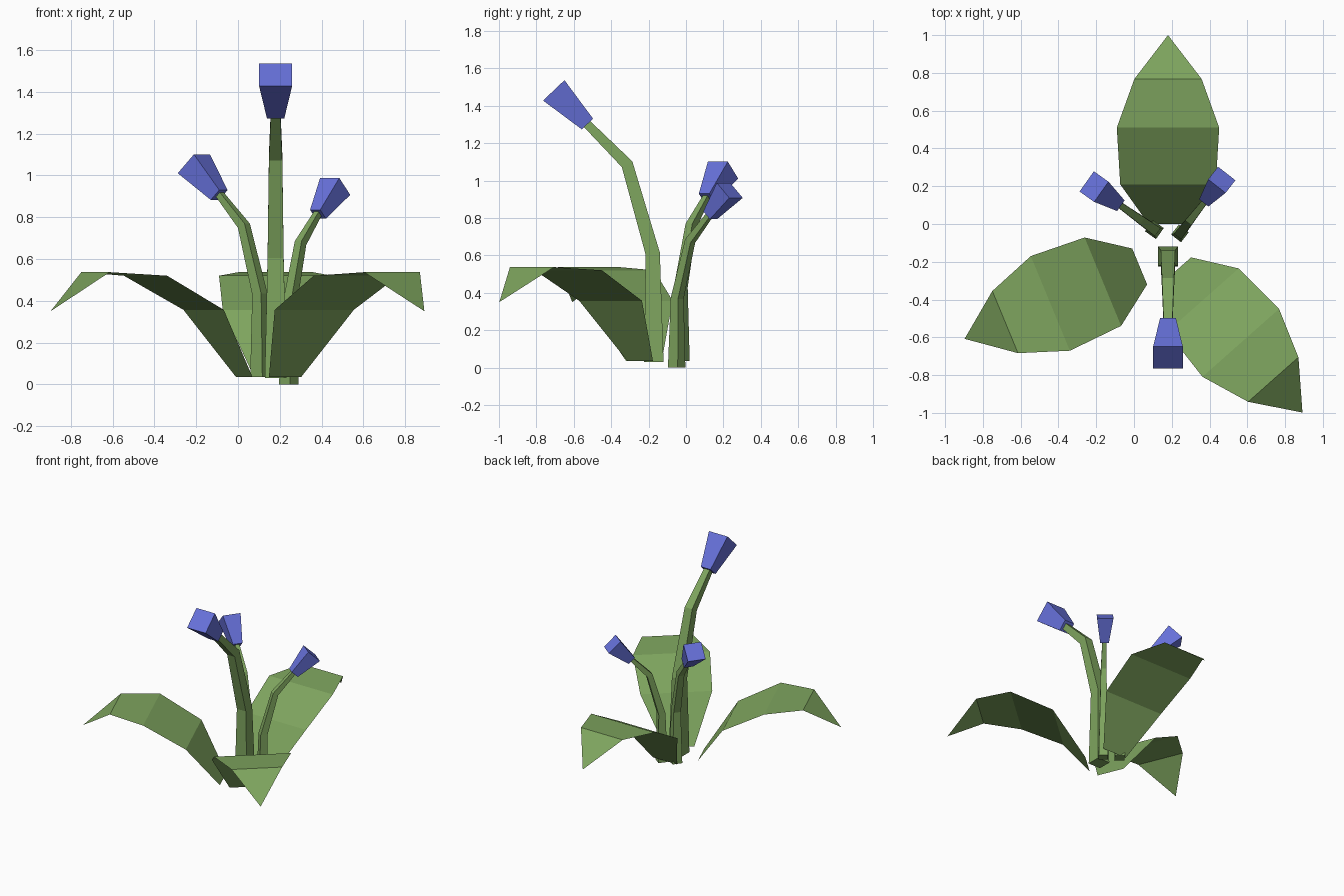
import bpy, bmesh, math
from mathutils import Vector

if "Cube" in bpy.data.objects:
    bpy.data.objects.remove(bpy.data.objects["Cube"])


def material(name, rgb):
    m = bpy.data.materials.new(name)
    m.diffuse_color = (*rgb, 1)
    m.use_nodes = True
    m.node_tree.nodes["Principled BSDF"].inputs["Base Color"].default_value = m.diffuse_color
    return m


GREEN = material("leaf green", (0.21, 0.375, 0.113))
BLUE = material("flower blue", (0.135, 0.165, 0.70))


def finish(name, bm, mat):
    mesh = bpy.data.meshes.new(name)
    bm.to_mesh(mesh)
    bm.free()
    mesh.materials.append(mat)
    bpy.context.collection.objects.link(bpy.data.objects.new(name, mesh))


def square_loft(name, base, angle, sections, mat):
    """Square tube through (outward, height, width, lean) sections, bending in one vertical plane."""
    out = Vector((math.cos(angle), math.sin(angle), 0))
    side = Vector((-out.y, out.x, 0))
    up = Vector((0, 0, 1))
    bm = bmesh.new()
    rings = []
    for r, z, w, lean in sections:
        c = Vector(base) + out * r + up * z
        across = out * math.cos(lean) - up * math.sin(lean)
        rings.append([bm.verts.new(c + (side * a + across * b) * w / 2)
                      for a, b in ((-1, -1), (1, -1), (1, 1), (-1, 1))])
    for lo, hi in zip(rings, rings[1:]):
        for i in range(4):
            j = (i + 1) % 4
            bm.faces.new((lo[i], lo[j], hi[j], hi[i]))
    bm.faces.new(rings[0])
    bm.faces.new(rings[-1])
    bmesh.ops.recalc_face_normals(bm, faces=bm.faces)
    finish(name, bm, mat)


# Leaves: thin arched sheets, (distance, height, half width) along each leaf
LEAF = [(0, 0.035, 0.103), (0.21, 0.357, 0.253), (0.51, 0.52, 0.271),
        (0.768, 0.537, 0.178), (1.0, 0.35, 0)]


def leaf(name, base, tip):
    base, tip = Vector((*base, 0)), Vector((*tip, 0))
    d = tip - base
    side = Vector((-d.y, d.x, 0)).normalized()
    bm = bmesh.new()
    rows = []
    for t, z, w in LEAF:
        c = base + d * t + Vector((0, 0, z))
        rows.append([bm.verts.new(c + side * s * w) for s in ((-1, 1) if w else (0,))])
    for a, b in zip(rows, rows[1:]):
        bm.faces.new((a[0], *b, a[1]))
    bmesh.ops.recalc_face_normals(bm, faces=bm.faces)
    for f in bm.faces:
        f.normal_update()
        if f.normal.z < 0:
            f.normal_flip()
    finish(name, bm, GREEN)


leaf("leaf_back", (0.18, 0.0), (0.18, 1.0))
leaf("leaf_right", (0.225, -0.245), (0.892, -0.998))
leaf("leaf_left", (0.03, -0.225), (-0.897, -0.608))


# Flower stalks: bent tapering stem with a flared bloom at its end
def flower(name, base, degrees, s, b):
    a = math.radians(degrees)
    square_loft(name + "_stem", base, a,
                [(0, 0, 0.104, 0), (0.006 * s, 0.58 * s, 0.077 * s, 0.14),
                 (0.143 * s, 1.057 * s, 0.064 * s, 0.5),
                 (0.36 * s, 1.275 * s, 0.046 * s, 0.76)] if s == 1 else
                [(0, 0, 0.104 * s, 0), (0.006 * s, 0.58 * s, 0.077 * s, 0.14),
                 (0.143 * s, 1.057 * s, 0.064 * s, 0.5),
                 (0.35 * s, 1.275 * s, 0.046 * s, 0.76)], GREEN)
    r, z = 0.355 * s, 1.272 * s
    square_loft(name + "_bloom", base, a,
                [(r, z, 0.083 * b, 0.76), (r + 0.18 * b, z + 0.18 * b, 0.158 * b, 0.76)], BLUE)


flower("front_flower", (0.18, -0.172, 0.03), -90, 1.0, 1.0)
flower("left_flower", (0.108, -0.03, 0.035), 144.5, 0.685, 0.83)
flower("right_flower", (0.243, -0.05, 0.0), 52, 0.64, 0.74)
